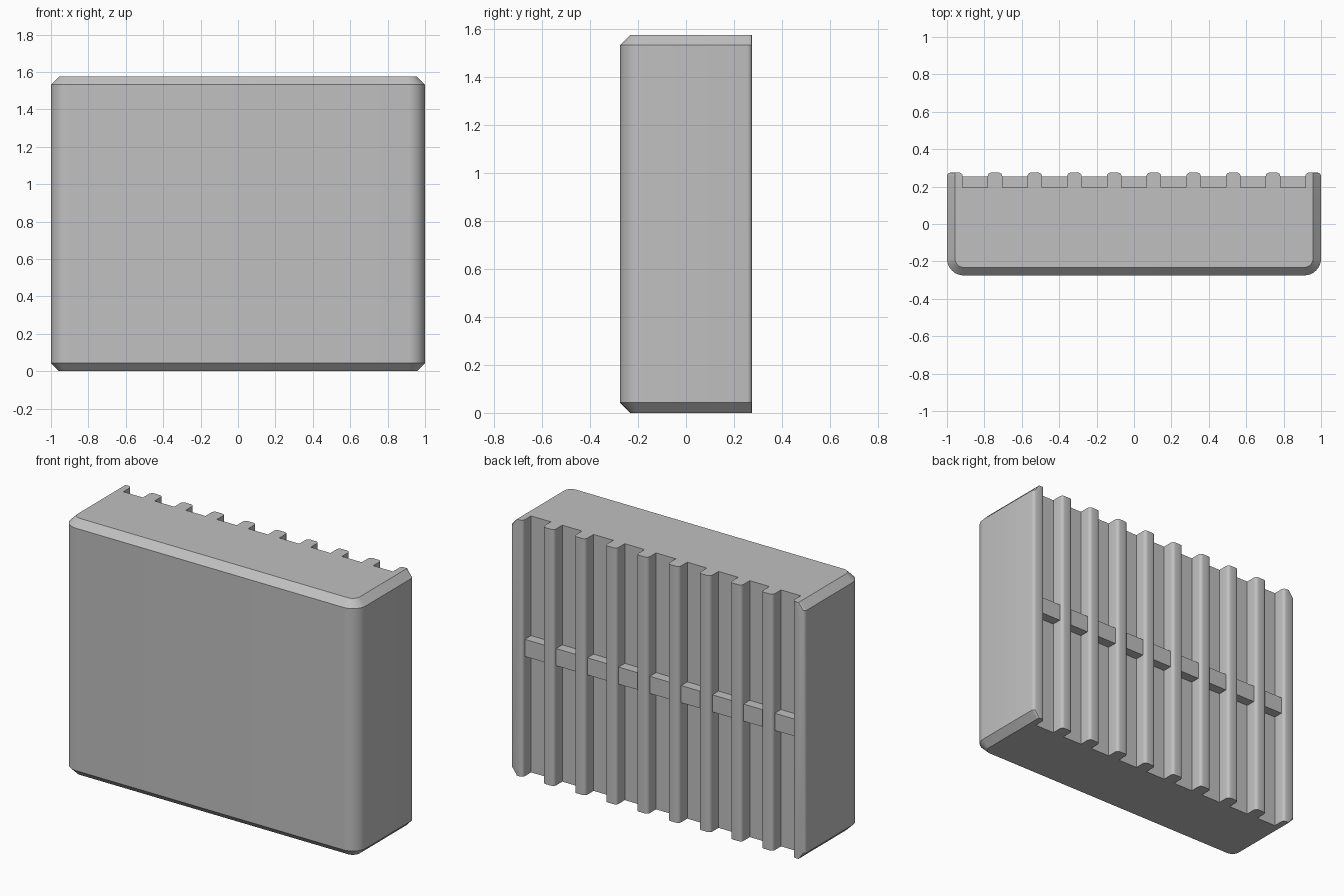
import bpy, bmesh
from math import cos, sin, pi

cube = bpy.data.objects.get("Cube")
if cube:
    bpy.data.objects.remove(cube, do_unlink=True)

HEIGHT, HALF_X, HALF_Y = 1.575, 1.0, 0.275
CHAMFER, CORNER, RIB_R = 0.043, 0.09, 0.02
FLOOR_Y, BAR_Y, BAR_H = 0.195, 0.255, 0.105
GROOVES, PITCH, GROOVE_W = 9, 0.2123, 0.134

grey = bpy.data.materials.new("plain grey")
grey.use_nodes = True
grey.diffuse_color = (0.53, 0.53, 0.53, 1)
grey.node_tree.nodes["Principled BSDF"].inputs["Base Color"].default_value = grey.diffuse_color


def add_object(name, bm):
    bmesh.ops.recalc_face_normals(bm, faces=bm.faces)
    mesh = bpy.data.meshes.new(name)
    bm.to_mesh(mesh)
    bm.free()
    mesh.materials.append(grey)
    obj = bpy.data.objects.new(name, mesh)
    bpy.context.collection.objects.link(obj)
    return obj


def arc(cx, cy, r, start, steps):
    """Quarter circle, counter-clockwise from the start angle."""
    angles = [start + pi / 2 * i / steps for i in range(steps + 1)]
    return [(cx + r * cos(a), cy + r * sin(a)) for a in angles]


groove_xs = [(i - (GROOVES - 1) / 2) * PITCH for i in range(GROOVES)]

# Plan outline: rounded front corners, then ribs along the back from left to right
cx, cy = HALF_X - CORNER, -HALF_Y + CORNER
outline = arc(-cx, cy, CORNER, pi, 8) + arc(cx, cy, CORNER, -pi / 2, 8)
rib_y = HALF_Y - RIB_R
rib_right = HALF_X
for gx in reversed(groove_xs):
    rib_left = gx + GROOVE_W / 2
    outline += arc(rib_right - RIB_R, rib_y, RIB_R, 0, 4)
    outline += arc(rib_left + RIB_R, rib_y, RIB_R, pi / 2, 4)
    rib_right = gx - GROOVE_W / 2
    outline += [(rib_left, FLOOR_Y), (rib_right, FLOOR_Y)]
outline += arc(rib_right - RIB_R, rib_y, RIB_R, 0, 4)
outline += arc(-HALF_X + RIB_R, rib_y, RIB_R, pi / 2, 4)


def inset(x, y):
    """Shrink the front and sides by the chamfer, leaving the back alone."""
    if y <= cy:
        side = 1 if x > 0 else -1
        k = (CORNER - CHAMFER) / CORNER
        return side * cx + (x - side * cx) * k, cy + (y - cy) * k
    limit = HALF_X - CHAMFER
    return max(-limit, min(limit, x)), y


# Ribbed body with chamfered top and bottom
bm = bmesh.new()
small = [inset(x, y) for x, y in outline]
levels = [(small, 0), (outline, CHAMFER), (outline, HEIGHT - CHAMFER), (small, HEIGHT)]
rings = [[bm.verts.new((x, y, z)) for x, y in pts] for pts, z in levels]
count = len(outline)
for low, high in zip(rings, rings[1:]):
    for i in range(count):
        j = (i + 1) % count
        bm.faces.new((low[i], low[j], high[j], high[i]))
bm.faces.new(rings[0][::-1])
bm.faces.new(rings[-1])
bmesh.ops.remove_doubles(bm, verts=bm.verts, dist=0.0001)
body = add_object("ribbed_body", bm)
bpy.context.view_layer.objects.active = body
body.select_set(True)
bpy.ops.object.shade_smooth_by_angle(angle=pi / 6)

# Short cross bars between the ribs
for n, gx in enumerate(groove_xs, 1):
    bm = bmesh.new()
    bmesh.ops.create_cube(bm, size=1)
    depth = BAR_Y - FLOOR_Y + 0.01
    bmesh.ops.scale(bm, verts=bm.verts, vec=(GROOVE_W + 0.004, depth, BAR_H))
    bmesh.ops.translate(bm, verts=bm.verts, vec=(gx, BAR_Y - depth / 2, HEIGHT / 2))
    add_object(f"cross_bar_{n}", bm)
